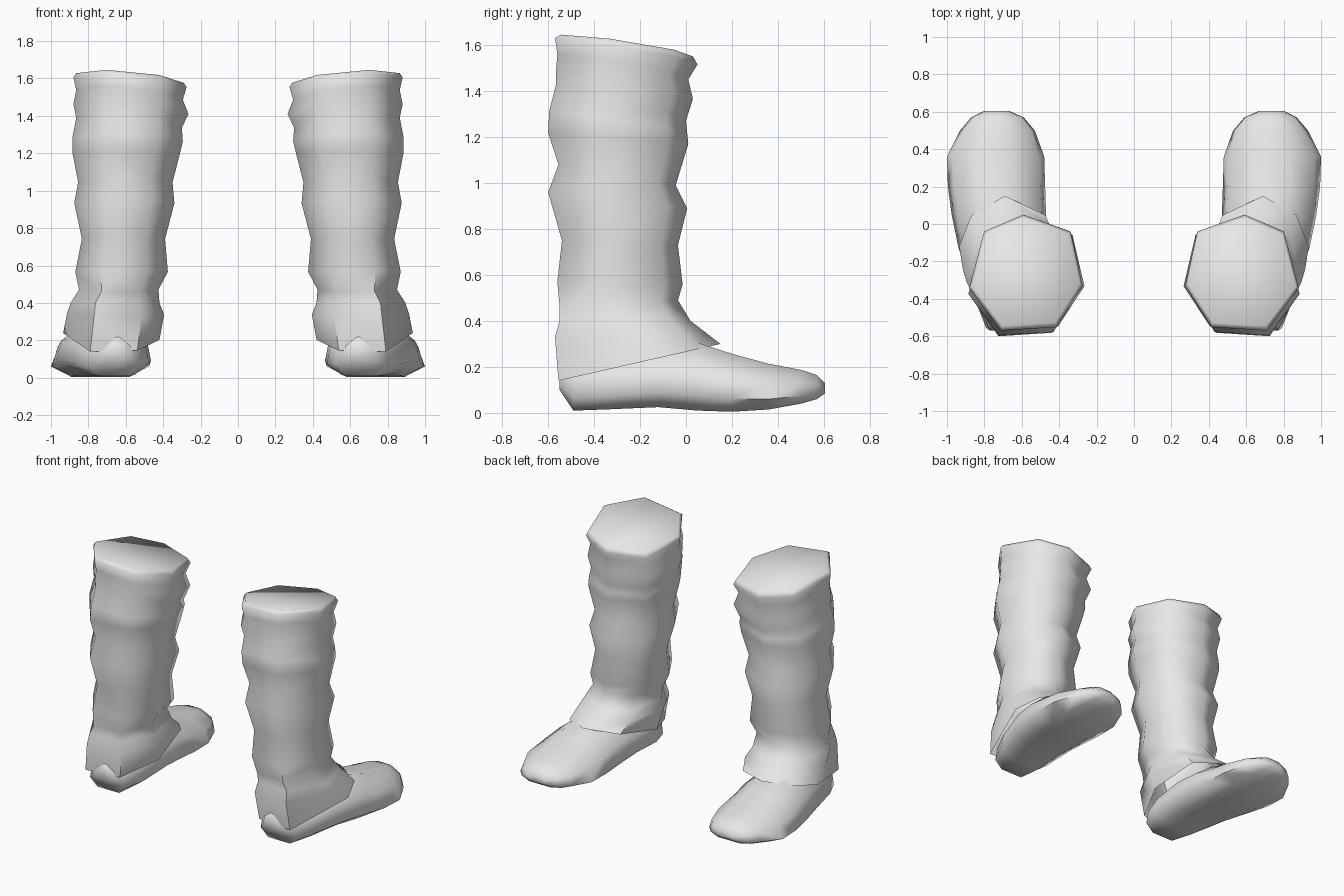
import bpy, bmesh, math

if "Cube" in bpy.data.objects:
    bpy.data.objects.remove(bpy.data.objects["Cube"])

grey = bpy.data.materials.new("plain grey")
grey.diffuse_color = (0.8, 0.8, 0.8, 1)
grey.use_nodes = True
grey.node_tree.nodes["Principled BSDF"].inputs["Base Color"].default_value = grey.diffuse_color


def loft(name, rings, cap_start, cap_end, sharp):
    """Skin a list of equal-sized point rings into one smooth-shaded mesh."""
    bm = bmesh.new()
    loops = [[bm.verts.new(p) for p in ring] for ring in rings]
    n = len(loops[0])
    for a, b in zip(loops, loops[1:]):
        for i in range(n):
            j = (i + 1) % n
            bm.faces.new((a[i], a[j], b[j], b[i]))
    if cap_start:
        bm.faces.new(loops[0][::-1])
    if cap_end:
        bm.faces.new(loops[-1])
    bmesh.ops.recalc_face_normals(bm, faces=bm.faces)
    mesh = bpy.data.meshes.new(name)
    bm.to_mesh(mesh)
    bm.free()
    mesh.materials.append(grey)
    obj = bpy.data.objects.new(name, mesh)
    bpy.context.collection.objects.link(obj)
    bpy.ops.object.select_all(action='DESELECT')
    obj.select_set(True)
    bpy.context.view_layer.objects.active = obj
    bpy.ops.object.shade_smooth_by_angle(angle=math.radians(sharp))
    # the other leg of the pair
    mirror = obj.modifiers.new("pair", 'MIRROR')
    mirror.use_mirror_merge = False
    return obj


# Seven-sided leg outline: inner-to-outer, back-to-front
HEPTAGON = [(.525, 1), (.87, .855), (1, .37), (.72, 0), (.23, .03), (0, .39), (.105, .855)]


def leg_ring(z_back, z_front, y_back, y_front, x_in, x_out, side_tilt=0, outer_v=.37):
    ring = []
    for u, v in HEPTAGON:
        if u == 1:
            v = outer_v
        ring.append((x_in + u * (x_out - x_in),
                     y_back + v * (y_front - y_back),
                     z_back + v * (z_front - z_back) + (u - .5) * side_tilt))
    return ring


# Wrinkled trouser leg, from the closed top rim down to the flared cuff
leg_rings = [
    (1.635, 1.55, -.545, .03, .29, .865, .05),
    (1.62, 1.515, -.57, .05, .275, .88, .05),
    (1.55, 1.45, -.56, .01, .295, .865, .05),
    (1.48, 1.365, -.565, .03, .265, .88, .05),
    (1.42, 1.27, -.565, 0, .30, .865, .05),
    (1.31, 1.22, -.595, .005, .295, .885, .02),
    (1.22, 1.17, -.60, .01, .31, .885),
    (1.08, .99, -.555, -.045, .35, .855),
    (.96, .89, -.60, .005, .34, .875),
    (.75, .73, -.54, -.035, .39, .835),
    (.57, .56, -.56, -.015, .375, .87),
    (.46, .49, -.55, -.035, .425, .85),
    (.40, .40, -.55, .02, .42, .895, 0, .42),
    (.33, .35, -.57, .085, .395, .915, 0, .5),
    (.14, .30, -.555, .15, .42, .935, 0, .62),
]
loft("trouser_legs", [leg_ring(*r) for r in leg_rings], True, False, 60)

# Rounded shoe cross-section with a flat sole
SECTION = [(.2, 0), (.8, 0), (1, .22), (.94, .62), (.68, .97), (.34, .97), (.05, .62), (0, .22)]
# y, inner x, outer x, sole z, top z
shoe_sections = [
    (-.55, .58, .74, .10, .22),
    (-.49, .52, .80, .01, .25),
    (-.35, .475, .87, .015, .28),
    (-.12, .465, .94, .025, .32),
    (.05, .47, .975, .01, .315),
    (.20, .475, .995, .005, .265),
    (.36, .48, 1.0, .015, .22),
    (.50, .53, .93, .04, .192),
    (.57, .59, .87, .06, .168),
    (.605, .67, .80, .085, .13),
]
loft("shoes", [[(xi + u * (xo - xi), y, zb + w * (zt - zb)) for u, w in SECTION]
               for y, xi, xo, zb, zt in shoe_sections], True, True, 75)
